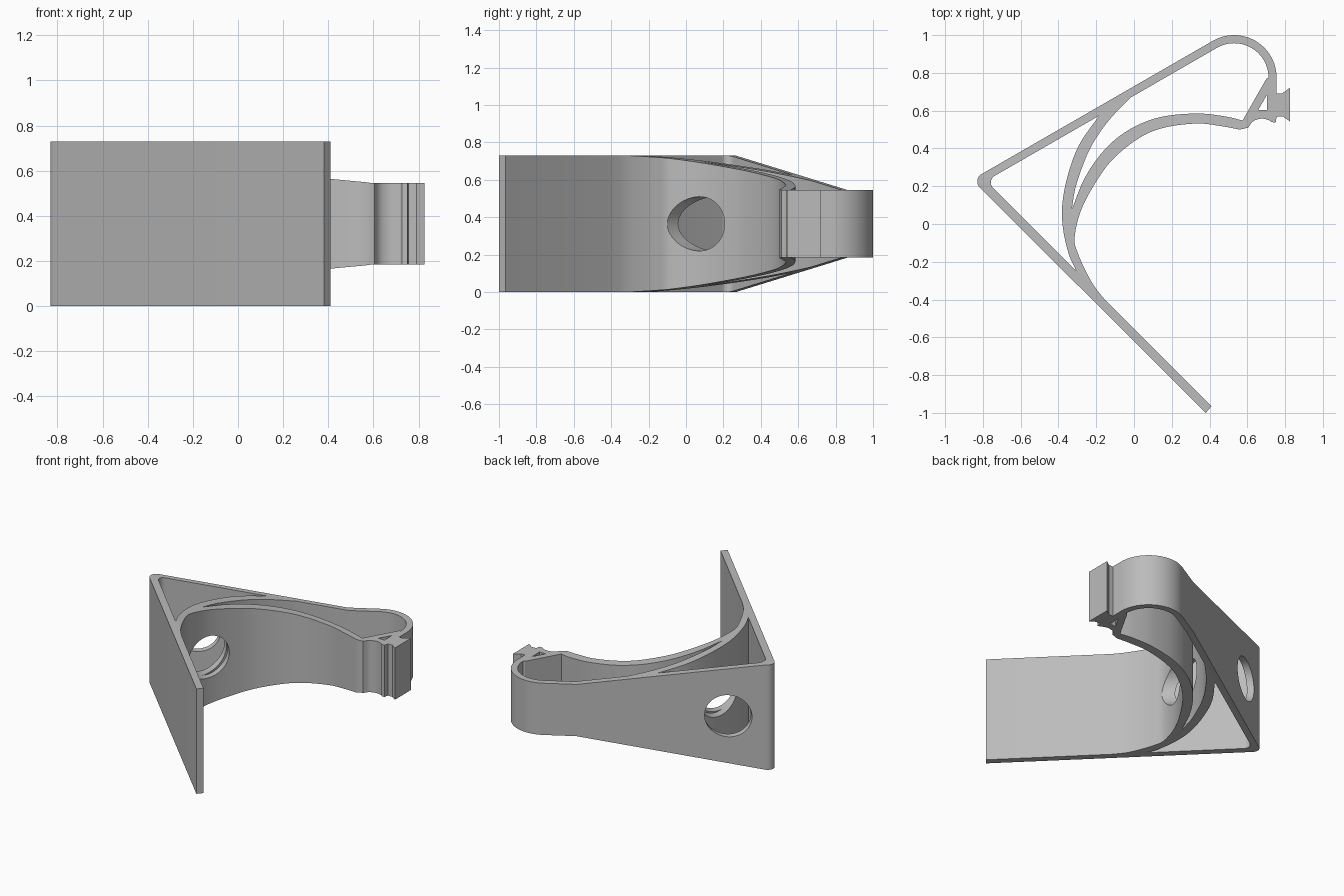
import bpy, bmesh, math
from mathutils import Vector

cube = bpy.data.objects.get("Cube")
if cube:
    bpy.data.objects.remove(cube, do_unlink=True)

HEIGHT, END_INSET = 0.73, 0.185
TAPER_START, TAPER_END = -0.38, 0.78


def arc(cx, cy, r, a0, a1, n=16):
    angles = [math.radians(a0 + (a1 - a0) * i / n) for i in range(n + 1)]
    return [(cx + r * math.cos(a), cy + r * math.sin(a)) for a in angles]


def smooth(pts, n=5):
    """Smooth path through the points."""
    p = [Vector(q) for q in pts]
    p = [2 * p[0] - p[1]] + p + [2 * p[-1] - p[-2]]
    out = []
    for a, b, c, d in zip(p, p[1:], p[2:], p[3:]):
        for i in range(n):
            t = i / n
            out.append(tuple(0.5 * (2 * b + (c - a) * t + (2 * a - 5 * b + 4 * c - d) * t * t
                                    + (3 * b - a - 3 * c + d) * t ** 3)))
    return out + [tuple(pts[-1])]


# Curved edges of the two bowed ribs
grip_inside = smooth([(.56, .5), (.45, .52), (.33, .532), (.16, .51), (.03, .457), (-.115, .34),
                      (-.215, .2), (-.285, .06), (-.315, -.08), (-.295, -.16), (-.255, -.25),
                      (-.21, -.33), (-.155, -.4)])
grip_outside = smooth([(.575, .548), (.48, .57), (.33, .585), (.135, .565), (-.025, .5),
                       (-.155, .394), (-.26, .245), (-.33, .075)])
brace_outside = smooth([(-.185, .573), (-.29, .42), (-.35, .26), (-.38, .1), (-.375, -.03),
                        (-.345, -.16), (-.305, -.25)])
brace_inside = smooth([(-.33, .075), (-.305, .21), (-.235, .394), (-.14, .54), (-.02, .668)])

# Outer outline: plate, corner, arm, looped end, catch, grip
catch = [(.755, .692), (.785, .692), (.827, .722), (.827, .542), (.79, .568), (.755, .568),
         (.75, .537), (.727, .54)]
catch_neck = smooth([(.72, .548), (.675, .558), (.63, .543), (.605, .51)], 4)
outline = ([(.38, -1)] + arc(-.785, .225, .045, 225, 120, 8) + arc(.53, .775, .225, 120, 0, 24)
           + catch + catch_neck + grip_inside + [(.41, -.965)])

# Openings: corner, long loop, small triangle at the catch
openings = [
    arc(-.718, .22, .04, 225, 120, 8) + brace_outside,
    brace_inside + arc(.53, .775, .182, 120, 0, 24) + [(.7, .768)] + grip_outside[:-1],
    [(.705, .685), (.705, .603), (.657, .603)],
]

# Extruded profile
curve = bpy.data.curves.new("bracket_profile", 'CURVE')
curve.dimensions = '2D'
curve.fill_mode = 'BOTH'
curve.extrude = HEIGHT / 2
for loop in [outline] + openings:
    spline = curve.splines.new('POLY')
    spline.points.add(len(loop) - 1)
    for point, (x, y) in zip(spline.points, loop):
        point.co = (x, y, 0, 1)
    spline.use_cyclic_u = True
profile = bpy.data.objects.new("bracket_profile", curve)
bpy.context.collection.objects.link(profile)
bpy.context.view_layer.update()
mesh = bpy.data.meshes.new_from_object(profile.evaluated_get(bpy.context.evaluated_depsgraph_get()))
bpy.data.objects.remove(profile, do_unlink=True)

# Taper the height away from the plate
bm = bmesh.new()
bm.from_mesh(mesh)
bmesh.ops.remove_doubles(bm, verts=bm.verts, dist=0.0005)
across = Vector((1, 1, 0)).normalized()
for u in (TAPER_START, TAPER_END):
    bmesh.ops.bisect_plane(bm, geom=bm.verts[:] + bm.edges[:] + bm.faces[:],
                           plane_co=across * u, plane_no=across)
for v in bm.verts:
    t = (v.co.dot(across) - TAPER_START) / (TAPER_END - TAPER_START)
    half = HEIGHT / 2 - END_INSET * min(max(t, 0), 1)
    v.co.z = HEIGHT / 2 + math.copysign(half, v.co.z)
bmesh.ops.recalc_face_normals(bm, faces=bm.faces)
bm.to_mesh(mesh)
bm.free()
mesh.name = "bracket"
bracket = bpy.data.objects.new("bracket", mesh)
bpy.context.collection.objects.link(bracket)

# Round hole through the arm and ribs, parallel to the plate
bpy.ops.mesh.primitive_cylinder_add(vertices=48, radius=.145, depth=1.1,
                                    location=(-.405, .195, HEIGHT / 2),
                                    rotation=(math.pi / 2, 0, math.pi / 4))
cutter = bpy.context.object
cutter.name = "hole_cutter"
cutter.hide_render = True
cut = bracket.modifiers.new("hole", 'BOOLEAN')
cut.operation = 'DIFFERENCE'
cut.solver = 'EXACT'
cut.object = cutter
bpy.ops.object.select_all(action='DESELECT')
bracket.select_set(True)
bpy.context.view_layer.objects.active = bracket
bpy.ops.object.modifier_apply(modifier=cut.name)
bpy.data.objects.remove(cutter, do_unlink=True)

# Plain grey material
grey = bpy.data.materials.new("light_grey")
grey.use_nodes = True
color = (.5, .5, .5, 1)
grey.diffuse_color = color
grey.node_tree.nodes["Principled BSDF"].inputs["Base Color"].default_value = color
bracket.data.materials.clear()
bracket.data.materials.append(grey)
bpy.ops.object.shade_smooth_by_angle(angle=math.radians(30))
